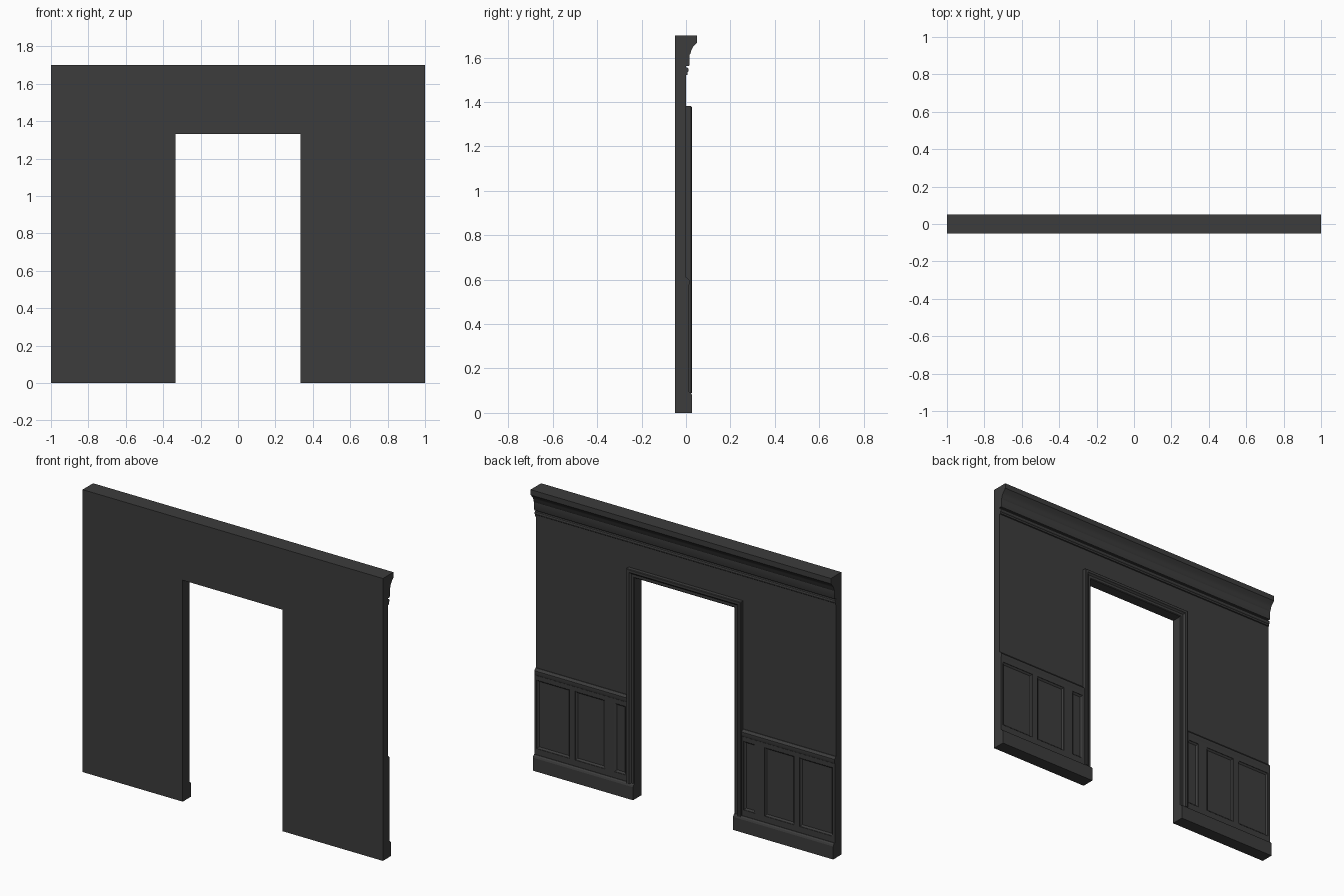
import bpy, bmesh

if "Cube" in bpy.data.objects:
    bpy.data.objects.remove(bpy.data.objects["Cube"])

mat = bpy.data.materials.new("dark_grey")
mat.diffuse_color = (0.045, 0.045, 0.045, 1)
mat.use_nodes = True
mat.node_tree.nodes["Principled BSDF"].inputs["Base Color"].default_value = mat.diffuse_color

OPEN_X, OPEN_Z, CASE = 0.333, 1.333, 0.048


def loft(name, rings, mirror=False, smooth=False):
    """Skin a list of equal closed rings and cap both ends."""
    bm = bmesh.new()
    rows = [[bm.verts.new(p) for p in r] for r in rings]
    n = len(rings[0])
    for a, b in zip(rows, rows[1:]):
        for i in range(n):
            j = (i + 1) % n
            bm.faces.new((a[i], a[j], b[j], b[i]))
    bm.faces.new(rows[0])
    bm.faces.new(rows[-1][::-1])
    bmesh.ops.recalc_face_normals(bm, faces=bm.faces[:])
    me = bpy.data.meshes.new(name)
    bm.to_mesh(me)
    bm.free()
    me.materials.append(mat)
    ob = bpy.data.objects.new(name, me)
    bpy.context.collection.objects.link(ob)
    if mirror:
        ob.modifiers.new("mirror", 'MIRROR').use_axis[0] = True
    if smooth:
        bpy.ops.object.select_all(action='DESELECT')
        ob.select_set(True)
        bpy.context.view_layer.objects.active = ob
        bpy.ops.object.shade_smooth_by_angle(angle=0.5)
    return ob


def strip(name, profile, x0, x1, **kw):
    """Run a (y, z) profile along x."""
    return loft(name, [[(x, y, z) for y, z in profile] for x in (x0, x1)], **kw)


# wall slab with the door opening
outline = [(-1, 0), (-OPEN_X, 0), (-OPEN_X, OPEN_Z), (OPEN_X, OPEN_Z),
           (OPEN_X, 0), (1, 0), (1, 1.7), (-1, 1.7)]
loft("wall", [[(x, y, z) for x, z in outline] for y in (-0.05, 0)])

# cornice with cove, flat frieze and lower bead
strip("cornice", [(0, 1.7), (0.05, 1.7), (0.05, 1.668), (0.043, 1.660),
                  (0.032, 1.648), (0.024, 1.634), (0.020, 1.618), (0.016, 1.612),
                  (0.016, 1.568), (0.013, 1.562), (0, 1.562)], -1, 1, smooth=True)
strip("cornice_bead", [(0, 1.555), (0.005, 1.555), (0.010, 1.551), (0.012, 1.544),
                       (0.010, 1.537), (0.006, 1.533), (0.006, 1.522), (0, 1.520)],
      -1, 1, smooth=True)

# baseboard
strip("baseboard", [(0, 0), (0.028, 0), (0.028, 0.078), (0.024, 0.088),
                    (0.016, 0.094), (0, 0.094)], OPEN_X, 1, mirror=True)

# chair rail
strip("chair_rail", [(0, 0.61), (0.004, 0.61), (0.009, 0.603), (0.015, 0.597),
                     (0.015, 0.578), (0.012, 0.57), (0, 0.57)],
      OPEN_X + CASE, 1, mirror=True, smooth=True)


# wainscot cells: frame, moulding slope, recessed panel
def rect(x0, x1, z0, z1, y, inset=0.0):
    return [(x0 + inset, y, z0 + inset), (x1 - inset, y, z0 + inset),
            (x1 - inset, y, z1 - inset), (x0 + inset, y, z1 - inset)]


cells = [(OPEN_X + CASE, 0.5, 0.393, 0.468),
         (0.5, 0.7475, 0.532, 0.729),
         (0.7475, 1.0, 0.766, 0.986)]
for i, (c0, c1, p0, p1) in enumerate(cells):
    panel = (p0, p1, 0.13, 0.545)
    loft(f"wainscot_panel_{i + 1}",
         [rect(c0, c1, 0.094, 0.57, 0), rect(c0, c1, 0.094, 0.57, 0.013),
          rect(*panel, 0.013), rect(*panel, 0.010),
          rect(*panel, 0.009, 0.004), rect(*panel, 0.003, 0.011)], mirror=True)

# mitred door casing swept round the opening
casing = [(0, 0), (0, 0.013), (0.004, 0.016), (0.020, 0.016), (0.025, 0.020),
          (0.030, 0.026), (CASE - 0.003, 0.026), (CASE, 0.023), (CASE, 0)]
loft("door_casing", [[(s * (OPEN_X + o), y, 0.09 if low else OPEN_Z + o)
                      for o, y in casing]
                     for s, low in ((-1, 1), (-1, 0), (1, 0), (1, 1))])
